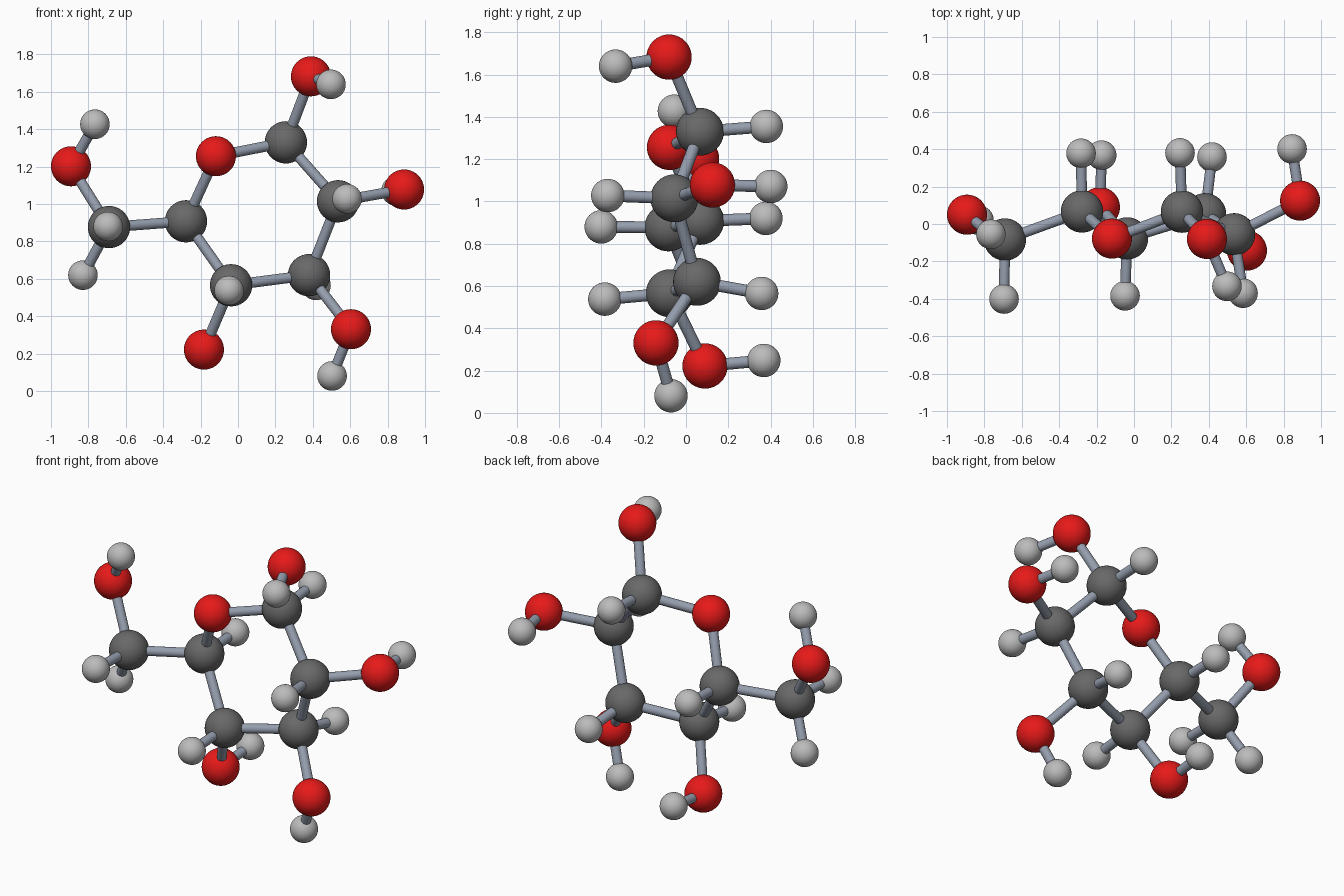
import bpy
from mathutils import Vector

if "Cube" in bpy.data.objects:
    bpy.data.objects.remove(bpy.data.objects["Cube"])


def material(name, rgb):
    m = bpy.data.materials.new(name)
    m.diffuse_color = (*rgb, 1)
    m.use_nodes = True
    m.node_tree.nodes["Principled BSDF"].inputs["Base Color"].default_value = m.diffuse_color
    return m


RED = material("red", (0.8, 0.01, 0.01))
DARK = material("dark_grey", (0.14, 0.14, 0.14))
LIGHT = material("light_grey", (0.5, 0.5, 0.5))
STEEL = material("blue_grey", (0.3, 0.34, 0.42))

# Atom kinds: radius and material
KINDS = {"C": ("carbon", 0.113, DARK),
         "O": ("oxygen", 0.107, RED),
         "H": ("hydrogen", 0.079, LIGHT)}
BOND_RADIUS = 0.028

# Atoms: label -> (centre, label of the atom it is bonded to)
ATOMS = {
    # ring
    "C1": ((0.256, 0.066, 1.33), "C2"),
    "C2": ((0.535, -0.055, 1.015), "C3"),
    "C3": ((0.38, 0.052, 0.62), "C4"),
    "C4": ((-0.037, -0.077, 0.566), "C5"),
    "C5": ((-0.278, 0.067, 0.908), "O5"),
    "O5": ((-0.118, -0.078, 1.256), "C1"),
    # side arm
    "C6": ((-0.69, -0.083, 0.877), "C5"),
    "O6": ((-0.893, 0.05, 1.202), "C6"),
    # hydroxyl oxygens
    "O1": ((0.39, -0.08, 1.683), "C1"),
    "O2": ((0.888, 0.125, 1.078), "C2"),
    "O3": ((0.604, -0.142, 0.331), "C3"),
    "O4": ((-0.182, 0.09, 0.222), "C4"),
    # hydrogens on carbons
    "H1": ((0.246, 0.38, 1.355), "C1"),
    "H2": ((0.583, -0.37, 1.028), "C2"),
    "H3": ((0.417, 0.358, 0.565), "C3"),
    "H4": ((-0.048, -0.384, 0.538), "C4"),
    "H5": ((-0.283, 0.378, 0.92), "C5"),
    "H6": ((-0.695, -0.401, 0.88), "C6"),
    "H7": ((-0.829, 0.02, 0.62), "C6"),
    # hydrogens on oxygens
    "H8": ((0.497, -0.333, 1.64), "O1"),
    "H9": ((0.845, 0.401, 1.071), "O2"),
    "H10": ((0.503, -0.071, 0.081), "O3"),
    "H11": ((-0.173, 0.368, 0.248), "O4"),
    "H12": ((-0.765, -0.055, 1.427), "O6"),
}


def finish(name, mat):
    ob = bpy.context.object
    ob.name = name
    ob.data.materials.append(mat)
    bpy.ops.object.shade_smooth_by_angle()
    return ob


def add_atom(label, centre):
    kind, radius, mat = KINDS[label[0]]
    bpy.ops.mesh.primitive_uv_sphere_add(segments=40, ring_count=20,
                                         radius=radius, location=centre)
    finish(f"{kind}_atom_{label[1:]}", mat)


def add_bond(name, a, b):
    a, b = Vector(a), Vector(b)
    bpy.ops.mesh.primitive_cylinder_add(
        vertices=24, radius=BOND_RADIUS, depth=(b - a).length,
        location=(a + b) / 2,
        rotation=(b - a).to_track_quat('Z', 'Y').to_euler())
    finish(name, STEEL)


# Balls and the sticks joining them
for label, (centre, partner) in ATOMS.items():
    add_atom(label, centre)
    add_bond(f"bond_{label}_{partner}", centre, ATOMS[partner][0])
